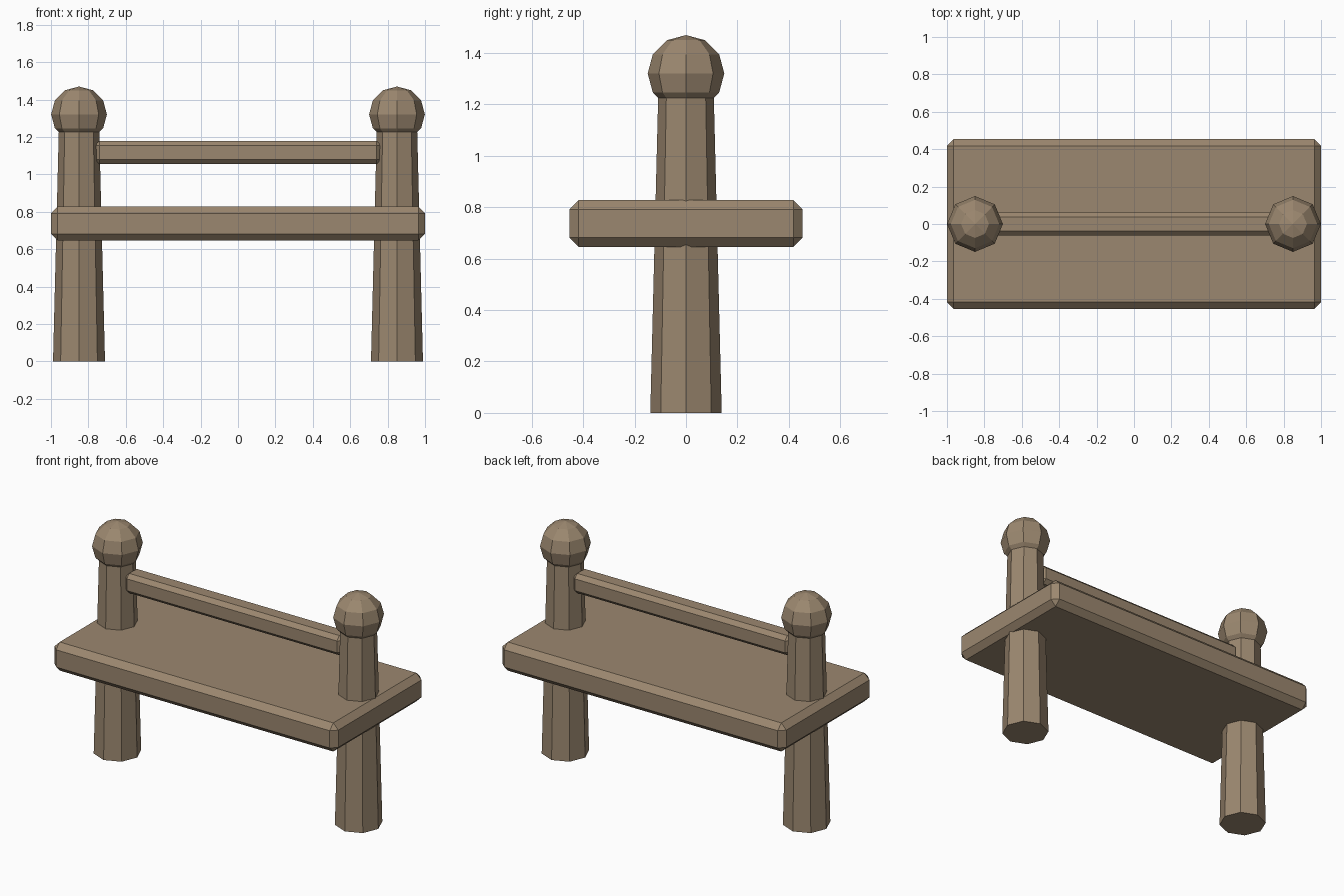
import bpy
import bmesh
from mathutils import Matrix, Vector

cube = bpy.data.objects.get("Cube")
if cube:
    bpy.data.objects.remove(cube, do_unlink=True)

# Weathered wood
COLOUR = (0.33, 0.245, 0.16, 1)
wood = bpy.data.materials.new("weathered_wood")
wood.use_nodes = True
wood.diffuse_color = COLOUR
bsdf = wood.node_tree.nodes["Principled BSDF"]
bsdf.inputs["Base Color"].default_value = COLOUR
bsdf.inputs["Roughness"].default_value = 0.9


def finish(name, bm, location):
    bmesh.ops.recalc_face_normals(bm, faces=bm.faces[:])
    mesh = bpy.data.meshes.new(name)
    bm.to_mesh(mesh)
    bm.free()
    mesh.materials.append(wood)
    obj = bpy.data.objects.new(name, mesh)
    obj.location = location
    bpy.context.collection.objects.link(obj)
    return obj


def chamfered_box(name, size, location, chamfer):
    bm = bmesh.new()
    bmesh.ops.create_cube(bm, size=1, matrix=Matrix.Diagonal(Vector(size)).to_4x4())
    bmesh.ops.bevel(bm, geom=bm.edges[:], offset=chamfer, segments=1,
                    profile=0.5, affect='EDGES')
    return finish(name, bm, location)


def post(name, x):
    # Tapered octagonal post
    height = 1.24
    bm = bmesh.new()
    bmesh.ops.create_cone(bm, cap_ends=True, segments=8, radius1=0.139,
                          radius2=0.108, depth=height)
    finish(name, bm, (x, 0, height / 2))


def knob(name, x):
    # Faceted ball on top of the post
    bm = bmesh.new()
    bmesh.ops.create_uvsphere(bm, u_segments=8, v_segments=6, radius=0.149)
    finish(name, bm, (x, 0, 1.321))


# Seat plank and back rail
chamfered_box("seat_plank", (2, 0.908, 0.182), (0, 0, 0.737), 0.036)
chamfered_box("back_rail", (1.53, 0.125, 0.125), (0, 0, 1.117), 0.025)

# Posts and knobs at both ends
for side, x in (("left", 0.85), ("right", -0.85)):
    post(side + "_post", x)
    knob(side + "_knob", x)
